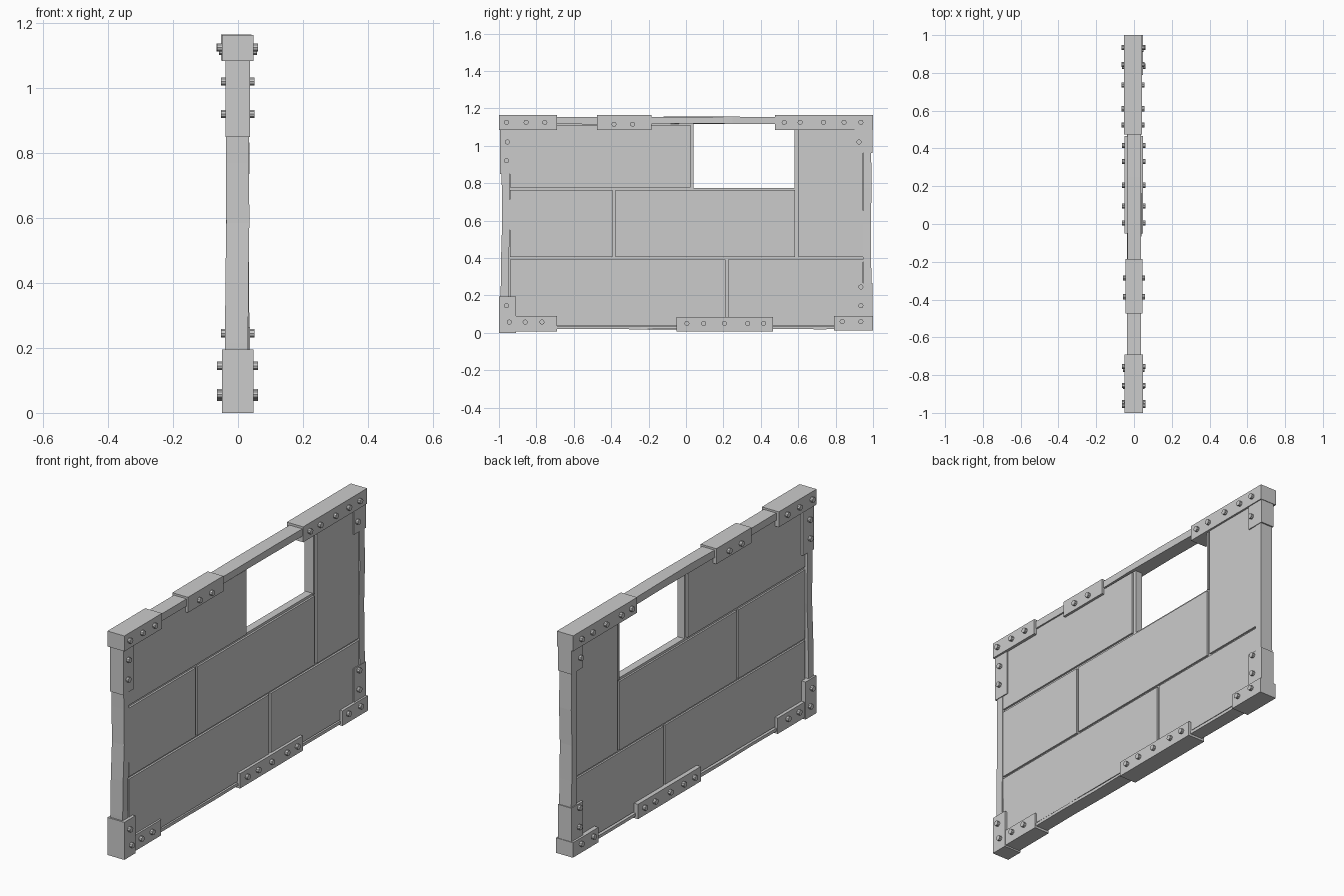
import bpy, bmesh, random
from mathutils import Matrix

random.seed(4)
old = bpy.data.objects.get("Cube")
if old:
    bpy.data.objects.remove(old)

grey = bpy.data.materials.new("light_grey")
grey.use_nodes = True
colour = (0.6, 0.6, 0.6, 1)
grey.diffuse_color = colour
grey.node_tree.nodes["Principled BSDF"].inputs["Base Color"].default_value = colour


def finish(name, bm):
    bmesh.ops.recalc_face_normals(bm, faces=bm.faces)
    mesh = bpy.data.meshes.new(name)
    bm.to_mesh(mesh)
    bm.free()
    mesh.materials.append(grey)
    obj = bpy.data.objects.new(name, mesh)
    bpy.context.collection.objects.link(obj)
    return obj


def slab(name, y, z, x, wobble=0.0, cuts=0):
    """Box from ranges, optionally cut along its length and made uneven."""
    bm = bmesh.new()
    bmesh.ops.create_cube(bm, size=1)
    lo = (x[0], y[0], z[0])
    hi = (x[1], y[1], z[1])
    for v in bm.verts:
        v.co = [a + (b - a) * (c + 0.5) for a, b, c in zip(lo, hi, v.co)]
    if cuts:
        axis = 1 if y[1] - y[0] > z[1] - z[0] else 2
        along = [e for e in bm.edges
                 if abs(e.verts[0].co[axis] - e.verts[1].co[axis]) > 0.01]
        bmesh.ops.subdivide_edges(bm, edges=along, cuts=cuts, use_grid_fill=True)
        other = 3 - axis
        shifts = {}
        for v in bm.verts:
            key = round(v.co[axis], 3)
            shift = shifts.setdefault(key, random.uniform(-wobble, wobble))
            v.co[other] += shift
            v.co.x += shift * 0.5
    return finish(name, bm)


# Solid core, left open at the window
CORE = (-0.018, 0.022)
slab("core_lower", (-0.96, 0.97), (0.03, 0.775), CORE)
slab("core_upper_front", (-0.96, 0.04), (0.775, 1.13), CORE)
slab("core_upper_back", (0.58, 0.97), (0.775, 1.13), CORE)

# Planks separated by narrow grooves
PLANK = (-0.027, 0.032)
planks = [
    ((-0.94, 0.21), (0.04, 0.393)), ((0.225, 0.945), (0.04, 0.393)),
    ((-0.94, -0.393), (0.405, 0.762)), ((-0.378, 0.583), (0.405, 0.762)),
    ((-0.94, 0.024), (0.777, 1.112)), ((0.602, 0.945), (0.405, 1.112)),
]
for i, (y, z) in enumerate(planks):
    slab(f"plank_{i + 1}", y, z, PLANK)
slab("window_jamb", (0.58, 0.592), (0.77, 1.12), (-0.025, 0.028))

# Uneven outer frame
slab("top_rail", (-0.98, 0.985), (1.117, 1.155), (-0.035, 0.038), 0.003, 7)
slab("bottom_rail", (-0.98, 0.985), (0.02, 0.036), (-0.036, 0.036), 0.002, 7)
slab("front_post", (-0.987, -0.945), (0.03, 1.14), (-0.038, 0.033), 0.004, 5)
slab("back_post", (0.95, 0.992), (0.03, 1.14), (-0.035, 0.035), 0.004, 5)

# Metal brackets wrapped over the frame
THICK = (-0.05, 0.047)
THIN = (-0.039, 0.037)
brackets = {
    "top_front_bracket": ((-1, -0.69), (1.083, 1.163), THICK),
    "top_middle_bracket": ((-0.475, -0.185), (1.083, 1.163), (-0.045, 0.045)),
    "top_back_bracket": ((0.475, 1), (1.085, 1.165), (-0.052, 0.042)),
    "bottom_front_bracket": ((-0.99, -0.69), (0.008, 0.09), (-0.044, 0.042)),
    "bottom_middle_bracket": ((-0.05, 0.465), (0.008, 0.085), THICK),
    "bottom_back_bracket": ((0.79, 1), (0.012, 0.09), THICK),
    "front_lower_bracket": ((-1, -0.91), (0, 0.195), THICK),
    "front_upper_bracket": ((-0.994, -0.905), (0.85, 1.084), THIN),
    "back_lower_bracket": ((0.9, 0.997), (0.085, 0.265), THIN),
    "back_upper_bracket": ((0.9, 0.997), (0.96, 1.086), THIN),
}
for name, (y, z, x) in brackets.items():
    slab(name, y, z, x)

# Bolts passing through: bracket, height, positions along the wall
rows = [
    ("top_front_bracket", 1.125, (-0.96, -0.855, -0.755)),
    ("top_middle_bracket", 1.115, (-0.385, -0.285)),
    ("top_back_bracket", 1.125, (0.525, 0.61, 0.735, 0.845, 0.935)),
    ("front_upper_bracket", 1.02, (-0.955,)),
    ("front_upper_bracket", 0.92, (-0.96,)),
    ("front_lower_bracket", 0.145, (-0.96,)),
    ("front_lower_bracket", 0.057, (-0.945,)),
    ("bottom_front_bracket", 0.057, (-0.86, -0.77)),
    ("bottom_middle_bracket", 0.05, (0.005, 0.095, 0.205, 0.33, 0.415)),
    ("bottom_back_bracket", 0.06, (0.835, 0.935)),
    ("back_lower_bracket", 0.145, (0.935,)),
    ("back_lower_bracket", 0.245, (0.935,)),
    ("back_upper_bracket", 1.02, (0.925,)),
]
bm = bmesh.new()
for bracket, z, places in rows:
    x0, x1 = brackets[bracket][2]
    for y in places:
        place = Matrix.Translation(((x0 + x1) / 2, y, z)) @ Matrix.Rotation(1.5707963, 4, "Y")
        bmesh.ops.create_cone(bm, cap_ends=True, segments=10, radius1=0.0135,
                              radius2=0.0135, depth=x1 - x0 + 0.028, matrix=place)
finish("bolts", bm)
